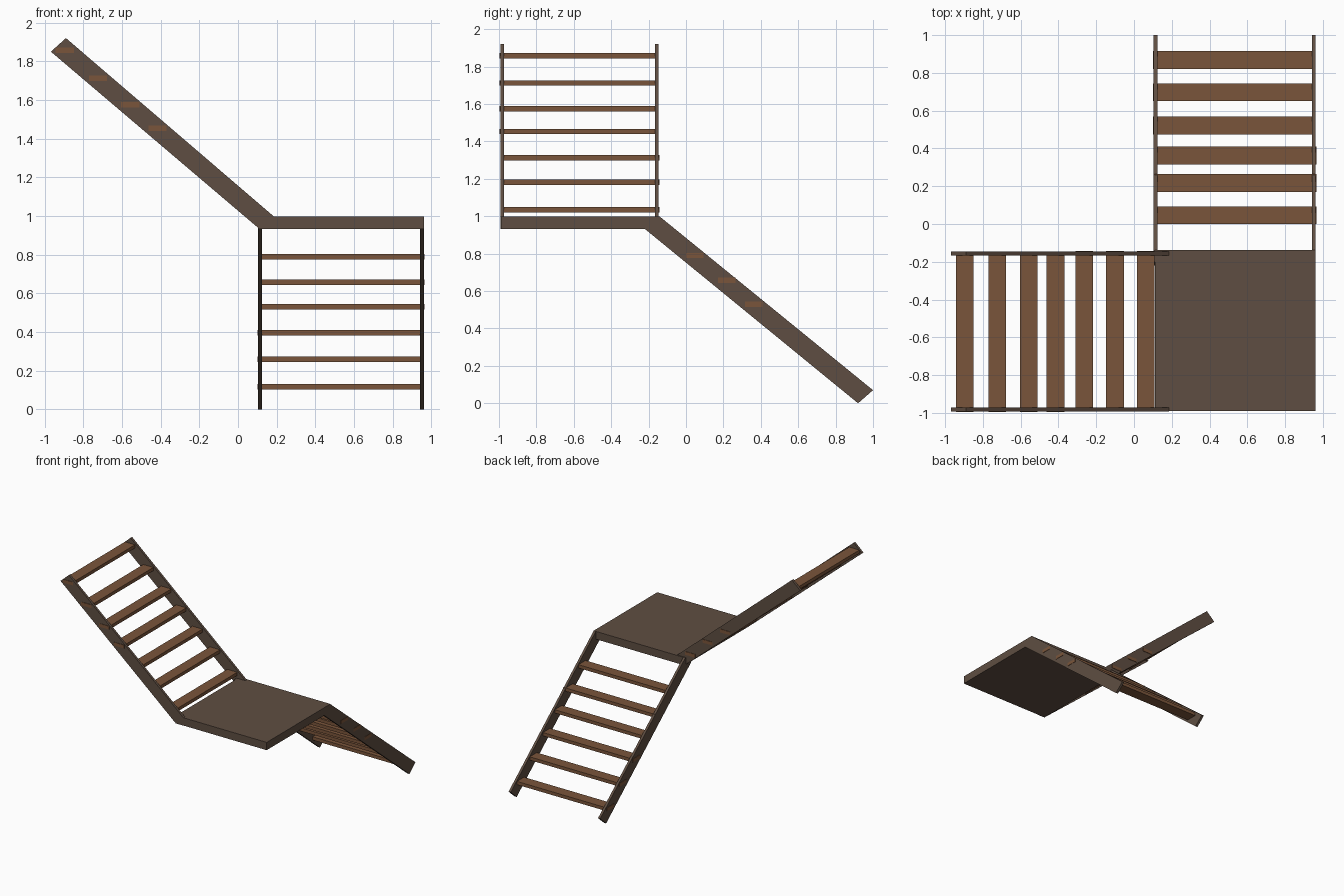
import bpy, bmesh
from mathutils import Vector

if "Cube" in bpy.data.objects:
    bpy.data.objects.remove(bpy.data.objects["Cube"])


def material(name, rgb):
    m = bpy.data.materials.new(name)
    m.diffuse_color = (*rgb, 1)
    m.use_nodes = True
    m.node_tree.nodes["Principled BSDF"].inputs["Base Color"].default_value = m.diffuse_color
    return m


frame = material("dark brown wood", (0.114, 0.076, 0.054))
wood = material("warm brown wood", (0.195, 0.091, 0.043))


def prism(name, profile, offset, mat):
    """Extrude a flat polygon along an offset vector."""
    bm = bmesh.new()
    face = bm.faces.new([bm.verts.new(p) for p in profile])
    ext = bmesh.ops.extrude_face_region(bm, geom=[face])
    verts = [v for v in ext["geom"] if isinstance(v, bmesh.types.BMVert)]
    bmesh.ops.translate(bm, verts=verts, vec=Vector(offset))
    bmesh.ops.recalc_face_normals(bm, faces=bm.faces)
    me = bpy.data.meshes.new(name)
    bm.to_mesh(me)
    bm.free()
    me.materials.append(mat)
    ob = bpy.data.objects.new(name, me)
    bpy.context.collection.objects.link(ob)


def box(name, x, y, z, mat):
    prism(name, [(x[0], y[0], z[0]), (x[1], y[0], z[0]),
                 (x[1], y[1], z[0]), (x[0], y[1], z[0])],
          (0, 0, z[1] - z[0]), mat)


# Landing platform
box("landing", (0.112, 0.962), (-0.99, -0.138), (0.932, 0.998), frame)

# Lower flight: stringers running down towards +y
lower = [(-0.14, 0.998), (1.0, 0.07), (0.92, 0.0), (-0.22, 0.932), (-0.2, 0.998)]
for side, x in (("left", 0.104), ("right", 0.942)):
    prism("lower_stringer_" + side, [(x, y, z) for y, z in lower], (0.02, 0, 0), frame)

# Lower treads: the bottom three poke out left, the top three right
for i, (y, z) in enumerate([(0.868, 0.116), (0.698, 0.259), (0.521, 0.397),
                            (0.363, 0.53), (0.217, 0.658), (0.046, 0.79)]):
    x = (0.1, 0.945) if i < 3 else (0.108, 0.965)
    box(f"lower_tread_{i + 1}", x, (y - 0.047, y + 0.047), (z - 0.014, z + 0.014), wood)

# Upper flight: stringers running up towards -x
upper = [(0.185, 0.998), (-0.89, 1.92), (-0.968, 1.85), (0.112, 0.932), (0.185, 0.932)]
for side, y in (("front", -0.992), ("back", -0.166)):
    prism("upper_stringer_" + side, [(x, y, z) for x, z in upper], (0, 0.02, 0), frame)

# Upper treads: the bottom three poke out at the back, the others in front
for i, (x, z) in enumerate([(0.062, 1.035), (-0.1, 1.182), (-0.264, 1.313),
                            (-0.416, 1.453), (-0.557, 1.575), (-0.724, 1.712),
                            (-0.896, 1.858)]):
    y = (-0.982, -0.142) if i < 3 else (-0.996, -0.155)
    box(f"upper_tread_{i + 1}", (x - 0.047, x + 0.047), y, (z - 0.014, z + 0.014), wood)
